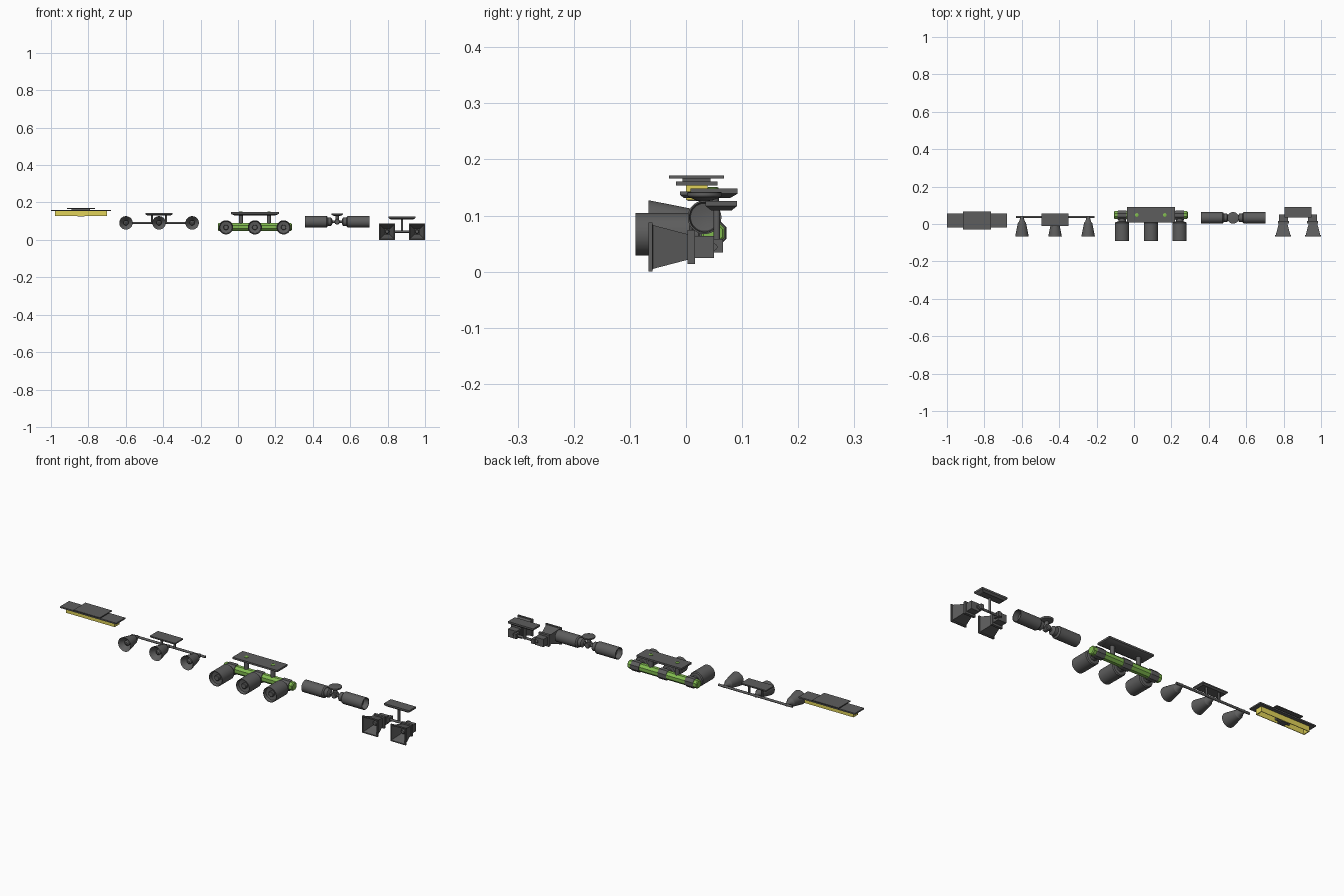
import bpy, bmesh, math
from mathutils import Vector, Matrix


def material(name, col):
    m = bpy.data.materials.new(name)
    m.diffuse_color = col
    return m


GREEN = material("green", (0.22, 0.5, 0.08, 1))
YELLOW = material("yellow", (0.75, 0.65, 0.1, 1))
GREY = material("dark_grey", (0.11, 0.11, 0.11, 1))


def rings_to_object(name, rings, mat=GREY, caps=True):
    """Skin a list of equal-length point rings."""
    bm = bmesh.new()
    vs = [[bm.verts.new(p) for p in r] for r in rings]
    n = len(vs[0])
    for a, b in zip(vs, vs[1:]):
        for i in range(n):
            j = (i + 1) % n
            bm.faces.new((a[i], a[j], b[j], b[i]))
    if caps:
        bm.faces.new(vs[0])
        bm.faces.new(vs[-1])
    bmesh.ops.recalc_face_normals(bm, faces=bm.faces)
    me = bpy.data.meshes.new(name)
    bm.to_mesh(me)
    bm.free()
    ob = bpy.data.objects.new(name, me)
    bpy.context.collection.objects.link(ob)
    me.materials.append(mat)
    bpy.ops.object.select_all(action='DESELECT')
    ob.select_set(True)
    bpy.context.view_layer.objects.active = ob
    bpy.ops.object.shade_smooth_by_angle(angle=math.radians(30))
    return ob


def lathe(name, profile, loc, axis, n=32, mat=GREY):
    """Revolve (radius, distance) pairs around an axis; n=4 makes a square section."""
    q = Vector((0, 0, 1)).rotation_difference(Vector(axis)).to_matrix()
    off = math.pi / n
    k = math.sqrt(2) if n == 4 else 1
    rings = [[Vector(loc) + q @ Vector((k * r * math.cos(off + i * math.tau / n),
                                        k * r * math.sin(off + i * math.tau / n), t))
              for i in range(n)] for r, t in profile]
    return rings_to_object(name, rings, mat)


def loft(name, cx, cy, layers, mat=GREY):
    """Stack rectangles (half_x, half_y, z)."""
    rings = [[(cx + a * hx, cy + b * hy, z) for a, b in ((-1, -1), (1, -1), (1, 1), (-1, 1))]
             for hx, hy, z in layers]
    return rings_to_object(name, rings, mat)


def box(name, x, y, z, mat=GREY):
    return loft(name, sum(x) / 2, sum(y) / 2,
                [((x[1] - x[0]) / 2, (y[1] - y[0]) / 2, h) for h in z], mat)


X, Y, Z = (1, 0, 0), (0, 1, 0), (0, 0, 1)

# Flat panel light
cx, cy = -0.84, 0.019
loft("panel_ceiling_plate", cx, cy, [(0.075, 0.049, 0.166), (0.075, 0.049, 0.171)])
loft("panel_neck", cx, cy, [(0.05, 0.025, 0.16), (0.05, 0.025, 0.167)])
loft("panel_shade", cx, cy, [(0.16, 0.037, 0.154), (0.16, 0.037, 0.161)])
loft("panel_trough", cx, cy, [(0.13, 0.012, 0.15), (0.135, 0.016, 0.128), (0.139, 0.019, 0.128),
                              (0.139, 0.019, 0.155)], YELLOW)
loft("panel_divider", cx, cy, [(0.018, 0.016, 0.126), (0.018, 0.016, 0.153)])
for s in (-1, 1):
    lathe("panel_socket", [(0.009, 0), (0.009, 0.02)], (cx + s * 0.018, cy, 0.139), (s, 0, 0), 16)

# Three-cone rail light
cx = -0.422
lathe("cone_rail", [(0.006, -0.21), (0.006, 0.21)], (cx, 0.038, 0.091), X, 16)
loft("cone_ceiling_plate", cx, 0.022, [(0.064, 0.025, 0.131), (0.072, 0.033, 0.137), (0.072, 0.033, 0.143)])
for s in (-1, 1):
    lathe("cone_post", [(0.006, 0.088), (0.006, 0.133)], (cx + s * 0.037, 0.036, 0), Z, 12)
for s in (-1, 0, 1):
    p = (cx + s * 0.177, 0, 0.091)
    lathe("cone_shade", [(0.012, -0.03), (0.033, -0.064), (0.036, -0.067), (0.036, -0.064),
                         (0.022, 0.006), (0.016, 0.012), (0.012, 0.025), (0.008, 0.04)], p, Y)
    lathe("cone_bulb", [(0.006, -0.052), (0.013, -0.047), (0.014, -0.04), (0.01, -0.02)], p, Y, 20)

# Three-cylinder green bar light
cx = 0.09
c = 0.018
lathe("green_bar", [(c, -0.198), (0.022, -0.194), (0.022, 0.194), (c, 0.198)],
      (cx, 0.048, 0.069), X, 8, GREEN)
loft("bar_ceiling_plate", cx, 0.05, [(0.11, 0.028, 0.131), (0.128, 0.042, 0.139), (0.128, 0.042, 0.148)])
for s in (-1, 1):
    lathe("bar_post", [(0.011, 0.08), (0.011, 0.134)], (cx + s * 0.075, 0.048, 0), Z, 20)
    lathe("plate_screw", [(0.01, 0.146), (0.01, 0.15), (0.007, 0.151)],
          (cx + s * 0.075, 0.048, 0), Z, 16, GREEN)
for s in (-1, 0, 1):
    x = cx + s * 0.154
    lathe("bar_clamp", [(0.025, -0.024), (0.027, -0.021), (0.027, 0.021), (0.025, 0.024)],
          (x, 0.047, 0.069), X, 8)
    lathe("can_shade", [(0.012, -0.07), (0.032, -0.075), (0.035, -0.09), (0.038, -0.09), (0.038, 0.006),
                        (0.034, 0.011), (0.02, 0.013), (0.02, 0.03)], (x, 0, 0.067), Y)
    lathe("can_bulb", [(0.012, -0.083), (0.014, -0.081), (0.014, -0.065)], (x, 0, 0.067), Y, 20)

# Double barrel light
cx, cy, cz = 0.53, 0.033, 0.097
lathe("barrel_ceiling_disc", [(0.014, 0.127), (0.029, 0.133), (0.031, 0.136), (0.031, 0.141),
                              (0.028, 0.142)], (cx, cy, 0), Z)
lathe("barrel_stem", [(0.01, 0.09), (0.01, 0.13)], (cx, cy, 0), Z, 16)
lathe("barrel_knuckle", [(0.012, -0.016), (0.015, -0.013), (0.015, 0.013), (0.012, 0.016)],
      (cx, cy, cz), Y, 20)
for s in (-1, 1):
    lathe("barrel_shade", [(0.007, 0), (0.007, 0.025), (0.014, 0.027), (0.022, 0.032), (0.022, 0.05),
                           (0.027, 0.052), (0.03, 0.056), (0.03, 0.172), (0.027, 0.172),
                           (0.025, 0.145), (0.01, 0.142)], (cx, cy, cz), (s, 0, 0))

# Twin square horn light
cx, cz = 0.877, 0.044
loft("horn_ceiling_plate", cx, 0.063, [(0.06, 0.018, 0.109), (0.072, 0.028, 0.117), (0.072, 0.028, 0.126)])
lathe("horn_post", [(0.006, 0.04), (0.006, 0.112)], (cx, 0.055, 0), Z, 16)
lathe("horn_crossbar", [(0.006, -0.07), (0.006, 0.07)], (cx, 0.05, cz), X, 16)
for s in (-1, 1):
    x = cx + s * 0.08
    lathe("horn_shade", [(0.014, -0.005), (0.036, -0.06), (0.038, -0.067), (0.0435, -0.067),
                         (0.0435, -0.06), (0.039, -0.059), (0.022, 0.006)], (x, 0, cz), Y, 4)
    lathe("horn_flange", [(0.03, 0.003), (0.03, 0.016)], (x - s * 0.002, 0, cz), Y, 4)
    xi = x - s * 0.003
    box("horn_housing", (xi - 0.024, xi + 0.024), (0.014, 0.05), (cz - 0.02, cz + 0.02))
    box("horn_bracket", (xi - s * 0.026 - 0.008, xi - s * 0.026 + 0.008), (0.034, 0.066),
        (cz - 0.01, cz + 0.014))
    lathe("horn_bulb", [(0.008, -0.03), (0.012, -0.025), (0.012, 0.0)], (x, 0, cz), Y, 16)
